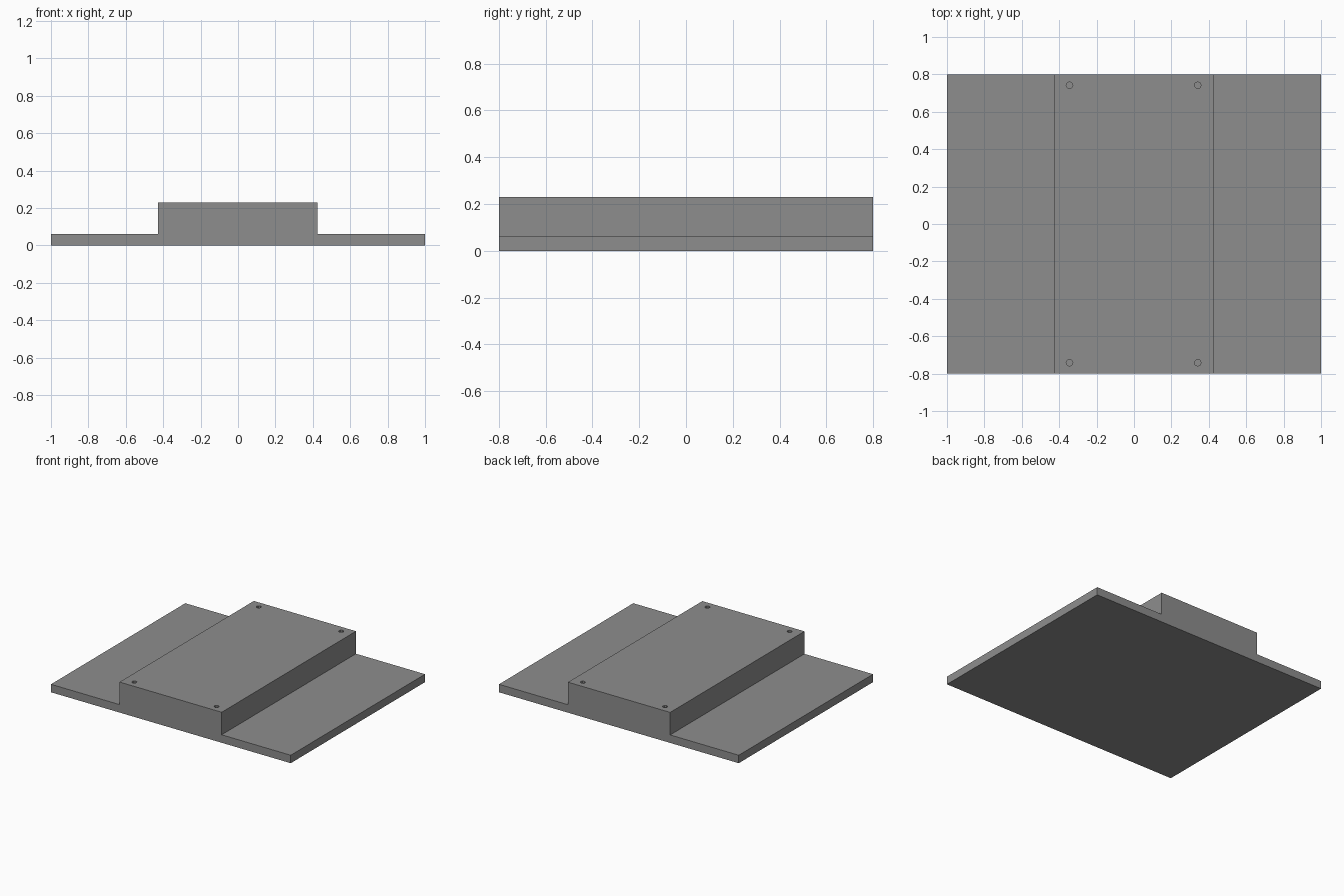
import bpy, bmesh, math

if "Cube" in bpy.data.objects:
    bpy.data.objects.remove(bpy.data.objects["Cube"])

grey = bpy.data.materials.new("mid grey")
grey.diffuse_color = (0.27, 0.27, 0.27, 1)
grey.use_nodes = True
grey.node_tree.nodes["Principled BSDF"].inputs["Base Color"].default_value = grey.diffuse_color

HALF_DEPTH = 0.8
PLATE_TOP, BLOCK_TOP = 0.06, 0.23
LEFT, RIGHT = -0.428, 0.424


def finish(bm, name):
    bmesh.ops.recalc_face_normals(bm, faces=bm.faces)
    mesh = bpy.data.meshes.new(name)
    bm.to_mesh(mesh)
    bm.free()
    mesh.materials.append(grey)
    obj = bpy.data.objects.new(name, mesh)
    bpy.context.collection.objects.link(obj)
    return obj


# Stepped base: plate with a raised central block, extruded front to back
profile = [(-1, 0), (1, 0), (1, PLATE_TOP), (RIGHT, PLATE_TOP), (RIGHT, BLOCK_TOP),
           (LEFT, BLOCK_TOP), (LEFT, PLATE_TOP), (-1, PLATE_TOP)]
bm = bmesh.new()
face = bm.faces.new([bm.verts.new((x, -HALF_DEPTH, z)) for x, z in profile])
ext = bmesh.ops.extrude_face_region(bm, geom=[face])
bmesh.ops.translate(bm, vec=(0, 2 * HALF_DEPTH, 0),
                    verts=[v for v in ext["geom"] if isinstance(v, bmesh.types.BMVert)])
base = finish(bm, "stepped_base")

# Blind screw holes near the corners of the raised block
bm = bmesh.new()
for x in (-0.345, 0.341):
    for y in (-0.742, 0.742):
        hole = bmesh.ops.create_cone(bm, cap_ends=True, segments=8, radius1=0.018,
                                     radius2=0.018, depth=0.2)
        bmesh.ops.translate(bm, vec=(x, y, PLATE_TOP + 0.1), verts=hole["verts"])
cutter = finish(bm, "screw_hole_cutter")
cutter.hide_render = True
cutter.hide_set(True)

cut = base.modifiers.new("screw_holes", "BOOLEAN")
cut.operation = "DIFFERENCE"
cut.solver = "EXACT"
cut.object = cutter
